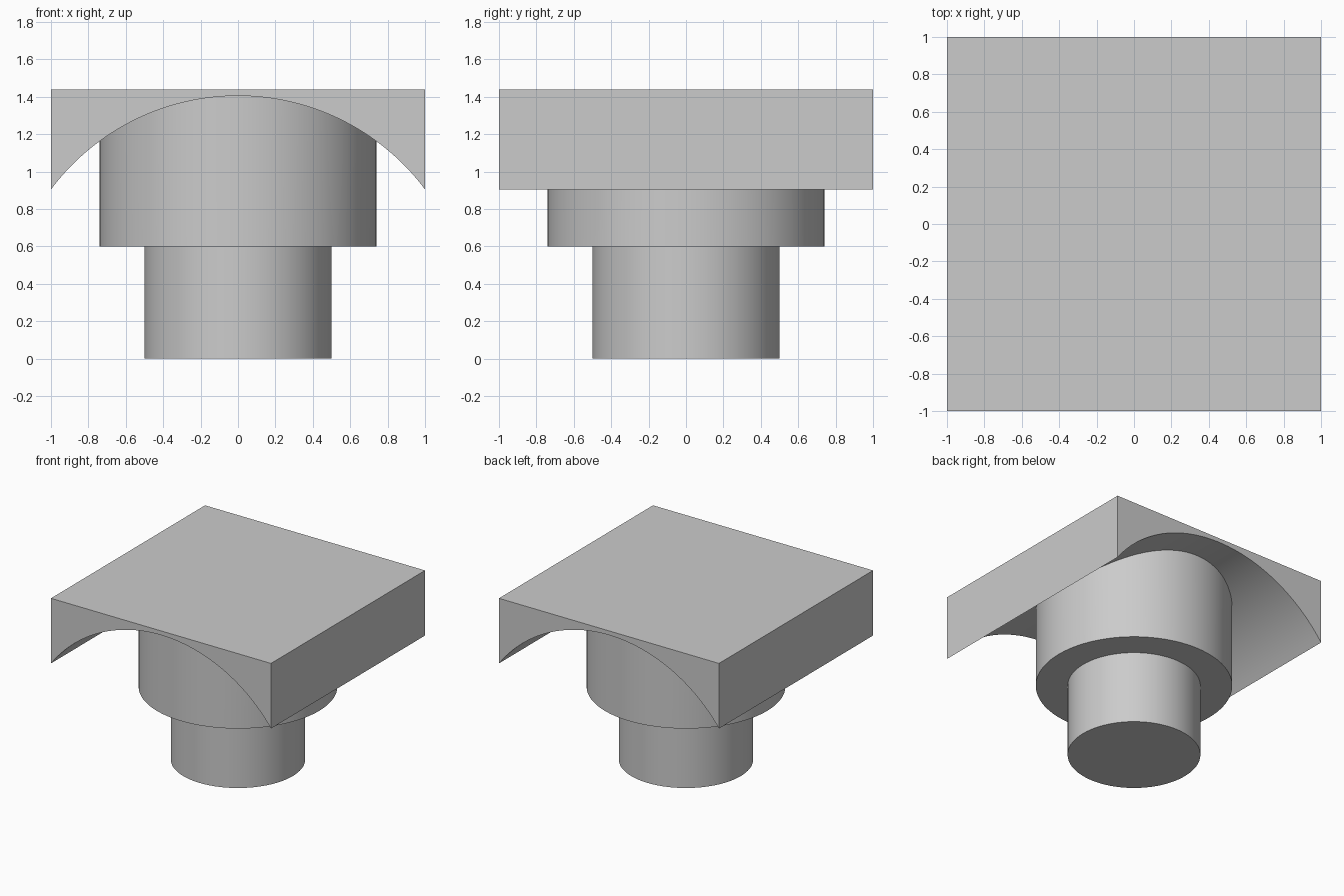
import bpy, bmesh
from math import sin, cos, tau, sqrt, radians

cube = bpy.data.objects.get("Cube")
if cube:
    bpy.data.objects.remove(cube, do_unlink=True)

TOP, ARCH_R, ARCH_Z = 1.44, 1.25, 0.155
SIDES = 96

grey = bpy.data.materials.new("plain_grey")
grey.use_nodes = True
colour = (0.6, 0.6, 0.6, 1)
grey.diffuse_color = colour
grey.node_tree.nodes["Principled BSDF"].inputs["Base Color"].default_value = colour


def arch(x):
    return ARCH_Z + sqrt(ARCH_R ** 2 - x ** 2)


def finish(name, bm):
    bmesh.ops.recalc_face_normals(bm, faces=bm.faces)
    mesh = bpy.data.meshes.new(name)
    bm.to_mesh(mesh)
    bm.free()
    mesh.materials.append(grey)
    obj = bpy.data.objects.new(name, mesh)
    bpy.context.collection.objects.link(obj)
    bpy.ops.object.select_all(action='DESELECT')
    obj.select_set(True)
    bpy.context.view_layer.objects.active = obj
    bpy.ops.object.shade_smooth_by_angle(angle=radians(30))
    return obj


def round_part(name, radius, bottom, top_at):
    """Upright cylinder whose top height follows top_at(x)."""
    bm = bmesh.new()
    points = [(radius * cos(tau * i / SIDES), radius * sin(tau * i / SIDES))
              for i in range(SIDES)]
    low = [bm.verts.new((x, y, bottom)) for x, y in points]
    high = [bm.verts.new((x, y, top_at(x))) for x, y in points]
    bm.faces.new(low)
    for i in range(SIDES):
        j = (i + 1) % SIDES
        bm.faces.new((low[i], low[j], high[j], high[i]))
    # Top closed in strips running front to back
    half = SIDES // 2
    for i in range(half):
        ring = [high[i], high[i + 1], high[(SIDES - i - 1) % SIDES], high[-i]]
        bm.faces.new(list(dict.fromkeys(ring)))
    return finish(name, bm)


# Narrow foot, and wider drum that meets the arch just inside the cap
round_part("lower_column", 0.5, 0, lambda x: 0.6)
round_part("upper_drum", 0.74, 0.6, lambda x: arch(x) + 0.005)

# Square cap with an arched channel running front to back
bm = bmesh.new()
steps = 64
xs = [-1 + 2 * i / steps for i in range(steps + 1)]
profile = [(x, arch(x)) for x in xs] + [(1, TOP), (-1, TOP)]
front = bm.faces.new([bm.verts.new((x, -1, z)) for x, z in profile])
result = bmesh.ops.extrude_face_region(bm, geom=[front], use_keep_orig=True)
moved = [v for v in result["geom"] if isinstance(v, bmesh.types.BMVert)]
bmesh.ops.translate(bm, verts=moved, vec=(0, 2, 0))
finish("arched_cap", bm)
